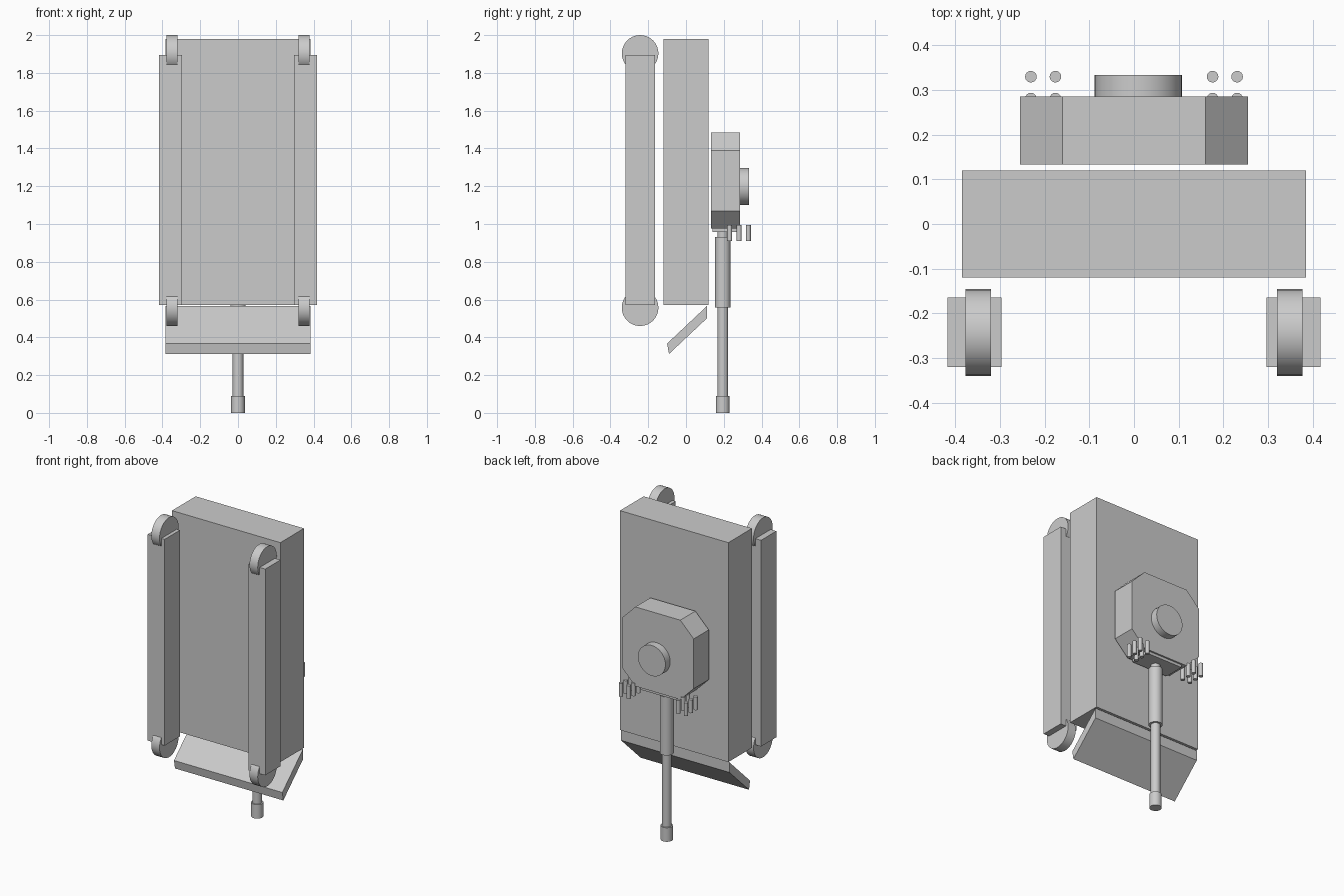
import bpy, bmesh, math
from mathutils import Matrix, Vector

cube = bpy.data.objects.get("Cube")
if cube:
    bpy.data.objects.remove(cube, do_unlink=True)

grey = bpy.data.materials.new("plain grey")
grey.use_nodes = True
colour = (0.6, 0.6, 0.6, 1)
grey.diffuse_color = colour
grey.node_tree.nodes["Principled BSDF"].inputs["Base Color"].default_value = colour


def finish(name, bm, smooth=False):
    bmesh.ops.recalc_face_normals(bm, faces=bm.faces)
    mesh = bpy.data.meshes.new(name)
    bm.to_mesh(mesh)
    bm.free()
    mesh.materials.append(grey)
    obj = bpy.data.objects.new(name, mesh)
    bpy.context.collection.objects.link(obj)
    if smooth:
        bpy.ops.object.select_all(action='DESELECT')
        obj.select_set(True)
        bpy.context.view_layer.objects.active = obj
        bpy.ops.object.shade_smooth_by_angle(angle=math.radians(35))
    return obj


def box(name, low, high):
    low, high = Vector(low), Vector(high)
    bm = bmesh.new()
    bmesh.ops.create_cube(bm, size=1, matrix=Matrix.Translation((low + high) / 2)
                          @ Matrix.Diagonal((high - low).to_4d()))
    return finish(name, bm)


def cylinder(name, start, end, radius, sides=32):
    start, end = Vector(start), Vector(end)
    axis = end - start
    bm = bmesh.new()
    turn = axis.to_track_quat('Z', 'Y').to_matrix().to_4x4()
    bmesh.ops.create_cone(bm, cap_ends=True, segments=sides, radius1=radius, radius2=radius,
                          depth=axis.length, matrix=Matrix.Translation((start + end) / 2) @ turn)
    return finish(name, bm, smooth=True)


def prism(name, points, offset):
    bm = bmesh.new()
    face = bm.faces.new([bm.verts.new(p) for p in points])
    made = bmesh.ops.extrude_face_region(bm, geom=[face])["geom"]
    verts = [v for v in made if isinstance(v, bmesh.types.BMVert)]
    bmesh.ops.translate(bm, verts=verts, vec=offset)
    return finish(name, bm)


# Hull and sloping nose plate
box("hull", (-0.385, -0.12, 0.57), (0.385, 0.12, 1.98))
nose = [(0.11, 0.565), (0.11, 0.5), (-0.09, 0.312), (-0.10, 0.367)]
prism("nose_plate", [(-0.385, y, z) for y, z in nose], (0.77, 0, 0))

# Tracks with end wheels
for side, label in ((1, "left"), (-1, "right")):
    inner, outer = sorted((side * 0.297, side * 0.418))
    box(label + "_track", (inner, -0.32, 0.57), (outer, -0.165, 1.895))
    for place, z in (("front", 0.557), ("rear", 1.903)):
        cylinder(f"{label}_{place}_wheel", (side * 0.32, -0.243, z),
                 (side * 0.378, -0.243, z), 0.097)

# Eight-sided turret with round hatch
half = [(0.16, 0.975), (0.255, 1.07), (0.255, 1.39), (0.16, 1.485)]
outline = half + [(-x, z) for x, z in reversed(half)]
prism("turret", [(x, 0.133, z) for x, z in outline], (0, 0.153, 0))
cylinder("hatch", (0.01, 0.28, 1.198), (0.01, 0.334, 1.198), 0.098)

# Gun
box("gun_mantlet", (-0.13, 0.14, 0.957), (0.13, 0.275, 0.99))
for name, low, high, radius in (("barrel", 0.04, 0.96, 0.028),
                                ("barrel_sleeve", 0.557, 0.932, 0.041),
                                ("muzzle", 0, 0.09, 0.036)):
    cylinder(name, (0, 0.195, low), (0, 0.195, high), radius)

# Launcher tubes beside the gun
for side, label in ((1, "left"), (-1, "right")):
    for x in (0.176, 0.231):
        for y in (0.231, 0.281, 0.33):
            cylinder(label + "_launcher_tube", (side * x, y, 0.91),
                     (side * x, y, 0.995), 0.013, 16)
